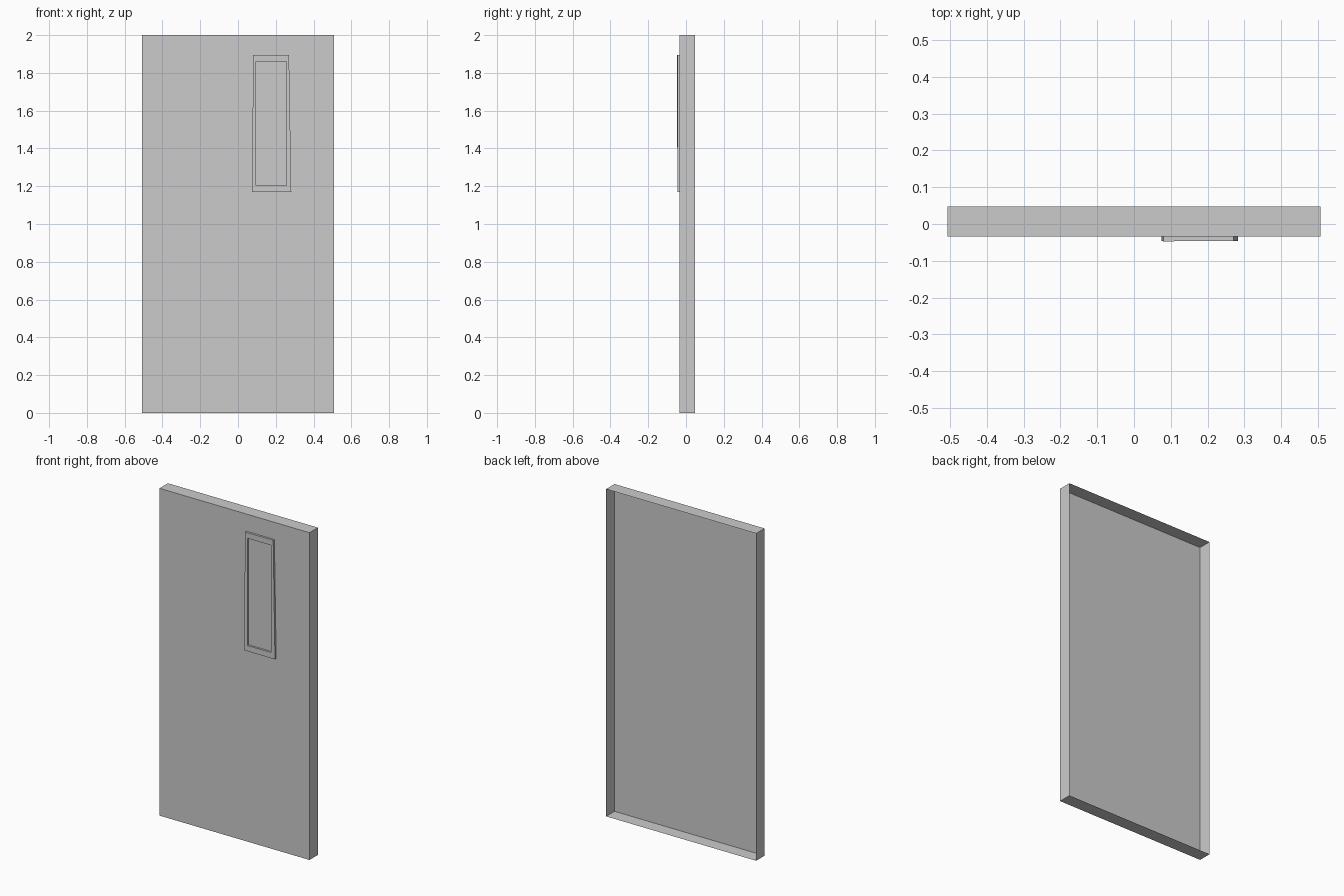
import bpy, bmesh

if "Cube" in bpy.data.objects:
    bpy.data.objects.remove(bpy.data.objects["Cube"])

FRONT, BACK = -0.034, 0.047   # door face and open rear edge


def make_object(name, bm):
    mesh = bpy.data.meshes.new(name)
    bm.to_mesh(mesh)
    bm.free()
    obj = bpy.data.objects.new(name, mesh)
    bpy.context.collection.objects.link(obj)
    return obj


def loop(bm, points, y):
    return [bm.verts.new((x, y, z)) for x, z in points]


def bridge(bm, a, b):
    n = len(a)
    for i in range(n):
        j = (i + 1) % n
        bm.faces.new((a[i], a[j], b[j], b[i]))


# Door panel: front sheet with four edge walls, open at the back
bm = bmesh.new()
outline = [(-0.507, 0), (0.507, 0), (0.507, 2), (-0.507, 2)]
front = loop(bm, outline, FRONT)
back = loop(bm, outline, BACK)
bm.faces.new(front)
bridge(bm, back, front)
make_object("door_panel", bm)

# Window trim: slightly tapered raised ring, open where it meets the door
bm = bmesh.new()
outer = [(0.075, 1.17), (0.282, 1.17), (0.27, 1.895), (0.08, 1.895)]
inner = [(0.096, 1.205), (0.256, 1.205), (0.256, 1.86), (0.096, 1.86)]
outer_back = loop(bm, outer, FRONT)
outer_front = loop(bm, outer, -0.046)
inner_front = loop(bm, inner, -0.046)
inner_back = loop(bm, inner, FRONT)
# The upper left corner stands a touch proud of the rest
outer_front[3].co.y = -0.047
bridge(bm, outer_back, outer_front)
bridge(bm, outer_front, inner_front)
bridge(bm, inner_front, inner_back)
make_object("window_trim", bm)
